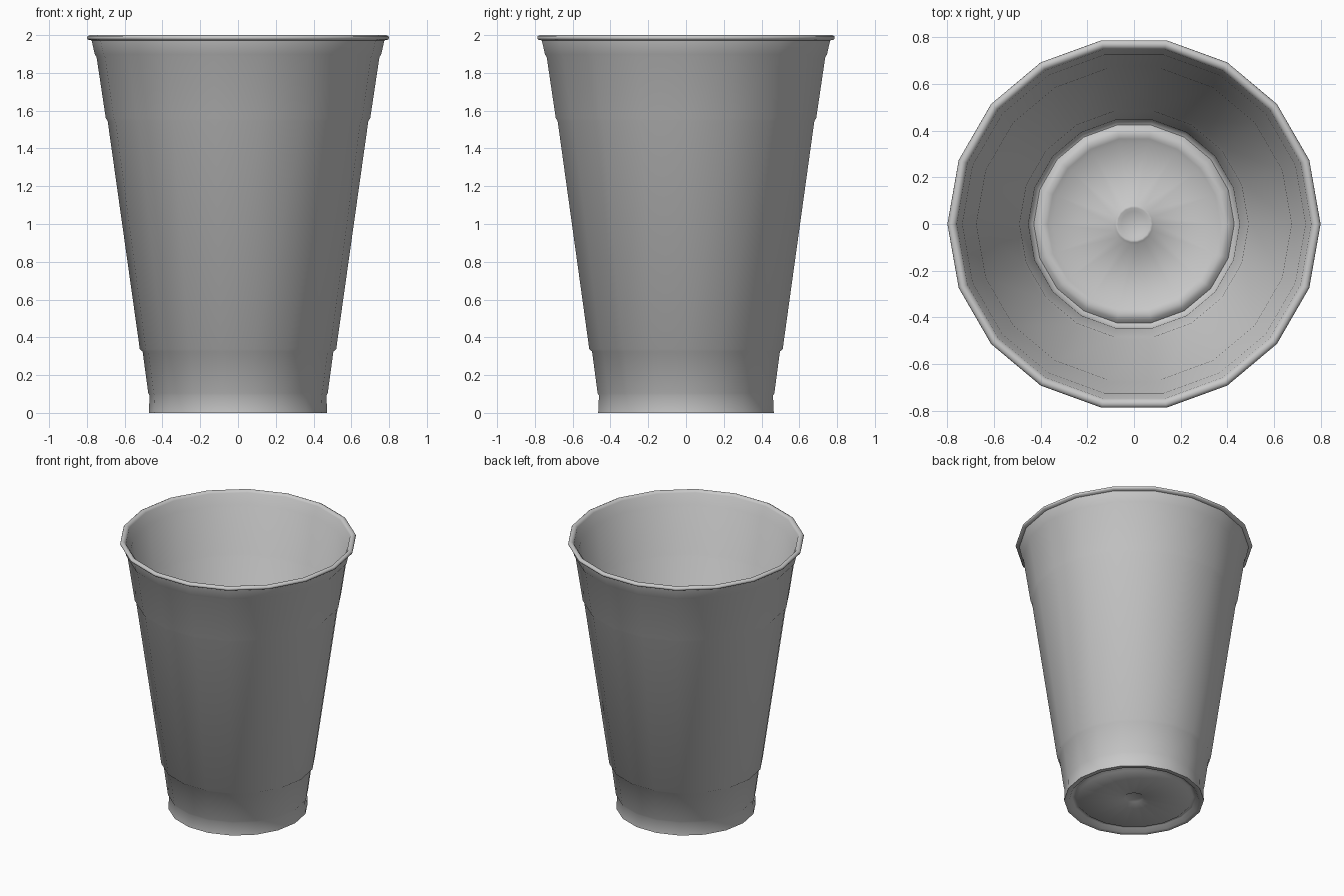
import bpy, bmesh, math

cube = bpy.data.objects.get("Cube")
if cube:
    bpy.data.objects.remove(cube, do_unlink=True)

SIDES = 18

# Single plain plastic colour
plastic = bpy.data.materials.new("grey_plastic")
plastic.use_nodes = True
colour = (0.58, 0.58, 0.58, 1)
plastic.diffuse_color = colour
bsdf = plastic.node_tree.nodes["Principled BSDF"]
bsdf.inputs["Base Color"].default_value = colour
bsdf.inputs["Roughness"].default_value = 0.6


def lathe(name, profile):
    """Revolve (radius, height) points about z; zero radius makes a pole."""
    bm = bmesh.new()
    rings = []
    for r, z in profile:
        if r == 0:
            rings.append([bm.verts.new((0, 0, z))] * SIDES)
        else:
            angles = [math.tau * i / SIDES for i in range(SIDES)]
            rings.append([bm.verts.new((r * math.cos(a), r * math.sin(a), z)) for a in angles])
    for low, high in zip(rings, rings[1:]):
        for i in range(SIDES):
            j = (i + 1) % SIDES
            corners = [low[i], low[j], high[j], high[i]]
            bm.faces.new(list(dict.fromkeys(corners)))
    bmesh.ops.recalc_face_normals(bm, faces=bm.faces)
    mesh = bpy.data.meshes.new(name)
    bm.to_mesh(mesh)
    bm.free()
    mesh.materials.append(plastic)
    obj = bpy.data.objects.new(name, mesh)
    bpy.context.collection.objects.link(obj)
    return obj


# Underside: central dimple, flat panel, groove and foot ring
underside = [(0, 0.022), (0.06, 0.022), (0.075, 0.012), (0.385, 0.012),
             (0.40, 0.025), (0.42, 0.025), (0.44, 0.0)]

# Outer wall: foot, base band, tapered body, upper band and collar
outer_wall = [(0.472, 0.0), (0.468, 0.092), (0.475, 0.104),
              (0.505, 0.325), (0.52, 0.338),
              (0.69, 1.545), (0.70, 1.56),
              (0.749, 1.885), (0.758, 1.897), (0.775, 1.972)]

# Rolled lip
lip = [(0.795, 1.976), (0.80, 1.984), (0.797, 1.994), (0.785, 2.0),
       (0.772, 1.998), (0.76, 1.985)]

# Inner wall follows the outer steps
inner_wall = [(0.745, 1.90), (0.736, 1.888), (0.687, 1.562), (0.676, 1.547),
              (0.506, 0.342), (0.491, 0.327), (0.461, 0.104), (0.453, 0.092)]

# Inner floor: gutter, raised bead, panel and small central ring
floor = [(0.45, 0.04), (0.43, 0.03), (0.415, 0.045), (0.395, 0.052), (0.37, 0.045),
         (0.35, 0.03), (0.09, 0.03), (0.08, 0.045), (0.07, 0.045),
         (0.055, 0.036), (0, 0.036)]

cup = lathe("cup", underside + outer_wall + lip + inner_wall + floor)
bpy.ops.object.select_all(action="DESELECT")
cup.select_set(True)
bpy.context.view_layer.objects.active = cup
bpy.ops.object.shade_smooth_by_angle(angle=math.radians(62))
